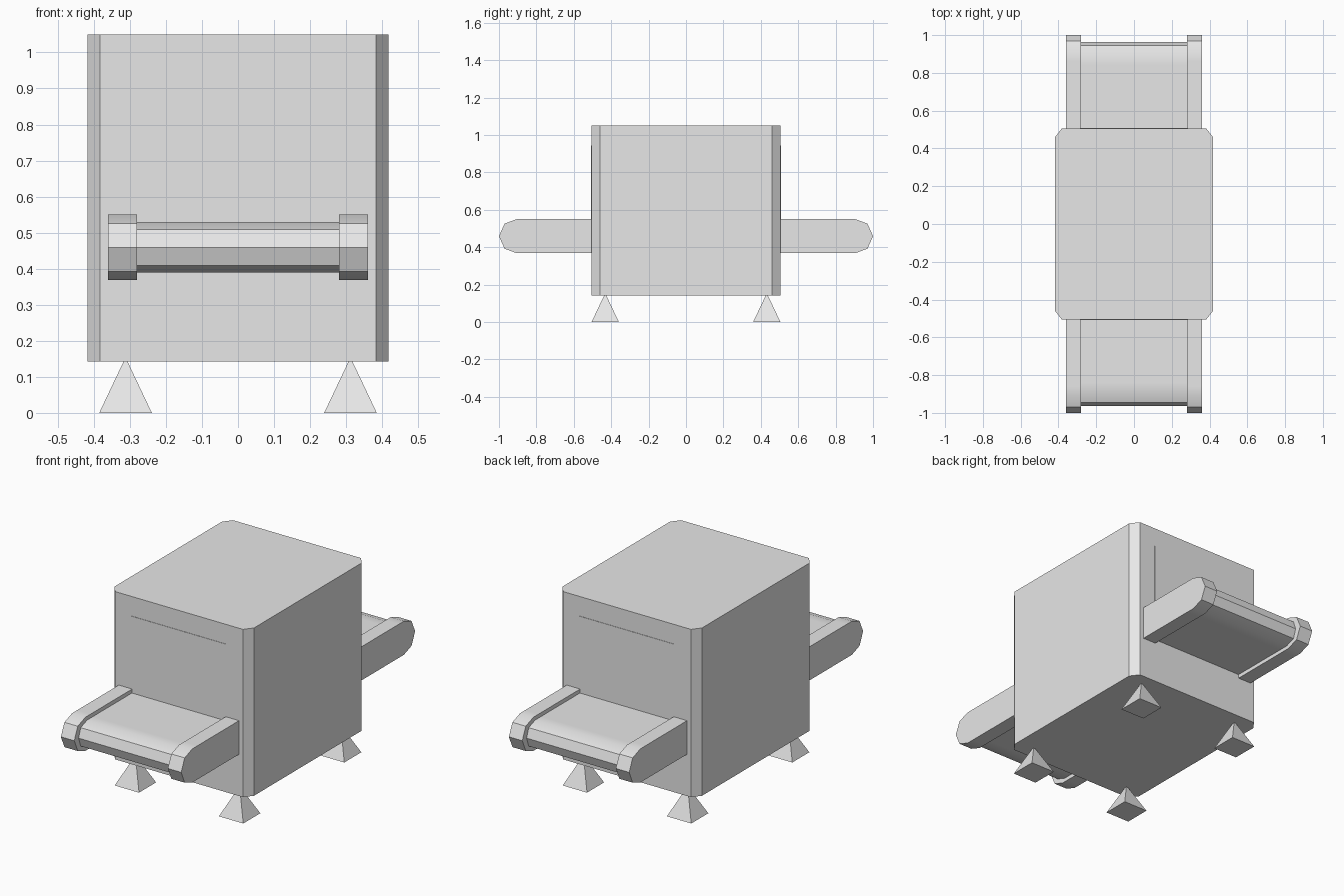
import bpy
import bmesh
import math

if "Cube" in bpy.data.objects:
    bpy.data.objects.remove(bpy.data.objects["Cube"], do_unlink=True)

# One plain grey for the whole machine
grey = bpy.data.materials.new("plain_grey")
grey.use_nodes = True
grey.diffuse_color = (0.8, 0.8, 0.8, 1)
grey.node_tree.nodes["Principled BSDF"].inputs["Base Color"].default_value = (0.8, 0.8, 0.8, 1)


def extrude(name, points, offset, smooth=False):
    """Make a prism from a flat outline pushed along an offset."""
    bm = bmesh.new()
    face = bm.faces.new([bm.verts.new(p) for p in points])
    result = bmesh.ops.extrude_face_region(bm, geom=[face])
    moved = [v for v in result["geom"] if isinstance(v, bmesh.types.BMVert)]
    bmesh.ops.translate(bm, verts=moved, vec=offset)
    bmesh.ops.recalc_face_normals(bm, faces=bm.faces)
    mesh = bpy.data.meshes.new(name)
    bm.to_mesh(mesh)
    bm.free()
    mesh.materials.append(grey)
    obj = bpy.data.objects.new(name, mesh)
    bpy.context.collection.objects.link(obj)
    if smooth:
        bpy.ops.object.select_all(action="DESELECT")
        obj.select_set(True)
        bpy.context.view_layer.objects.active = obj
        bpy.ops.object.shade_smooth_by_angle(angle=math.radians(30))
    return obj


def conveyor_outline(x, mid, quarter):
    """Mirror a quarter of the side profile into a closed rounded loop."""
    front = [(-y, z) for y, z in quarter]
    front += [(y, -z) for y, z in reversed(front[:-1])]
    back = [(-y, -z) for y, z in front]
    return [(x, y, mid + z) for y, z in front + back]


# Cabinet with chamfered vertical corners
W, D, LOW, HIGH = 0.418, 0.505, 0.142, 1.05
cw, cd = 0.383, 0.46
corner_loop = [(cw, -D), (W, -cd), (W, cd), (cw, D),
               (-cw, D), (-W, cd), (-W, -cd), (-cw, -D)]
extrude("cabinet", [(x, y, LOW) for x, y in corner_loop], (0, 0, HIGH - LOW))

# Thin panels around the conveyor opening, front and back
for side, label in ((-1, "front"), (1, "back")):
    panel = [(x, side * D, z) for x, z in
             ((-0.285, 0.45), (0.285, 0.45), (0.285, 0.944), (-0.285, 0.944))]
    extrude(label + "_opening_panel", panel, (0, side * 0.002, 0))

# Side rails with faceted ends
rail_quarter = [(0.86, 0.091), (0.905, 0.091), (0.97, 0.067), (1.0, 0)]
for x, label in ((0.28, "left"), (-0.36, "right")):
    extrude(label + "_rail", conveyor_outline(x, 0.459, rail_quarter),
            (0.08, 0, 0), True)

# Belt running between the rails
belt_quarter = [(0.84, 0.07), (0.89, 0.07), (0.945, 0.05), (0.963, 0)]
extrude("conveyor_belt", conveyor_outline(-0.28, 0.459, belt_quarter),
        (0.56, 0, 0), True)

# Pyramid feet
for sx, side in ((1, "left"), (-1, "right")):
    for sy, end in ((-1, "front"), (1, "back")):
        bpy.ops.mesh.primitive_cone_add(
            vertices=4, radius1=0.073 * math.sqrt(2), radius2=0.008,
            depth=LOW, location=(sx * 0.312, sy * 0.432, LOW / 2),
            rotation=(0, 0, math.pi / 4))
        foot = bpy.context.object
        foot.name = end + "_" + side + "_foot"
        foot.data.materials.append(grey)
